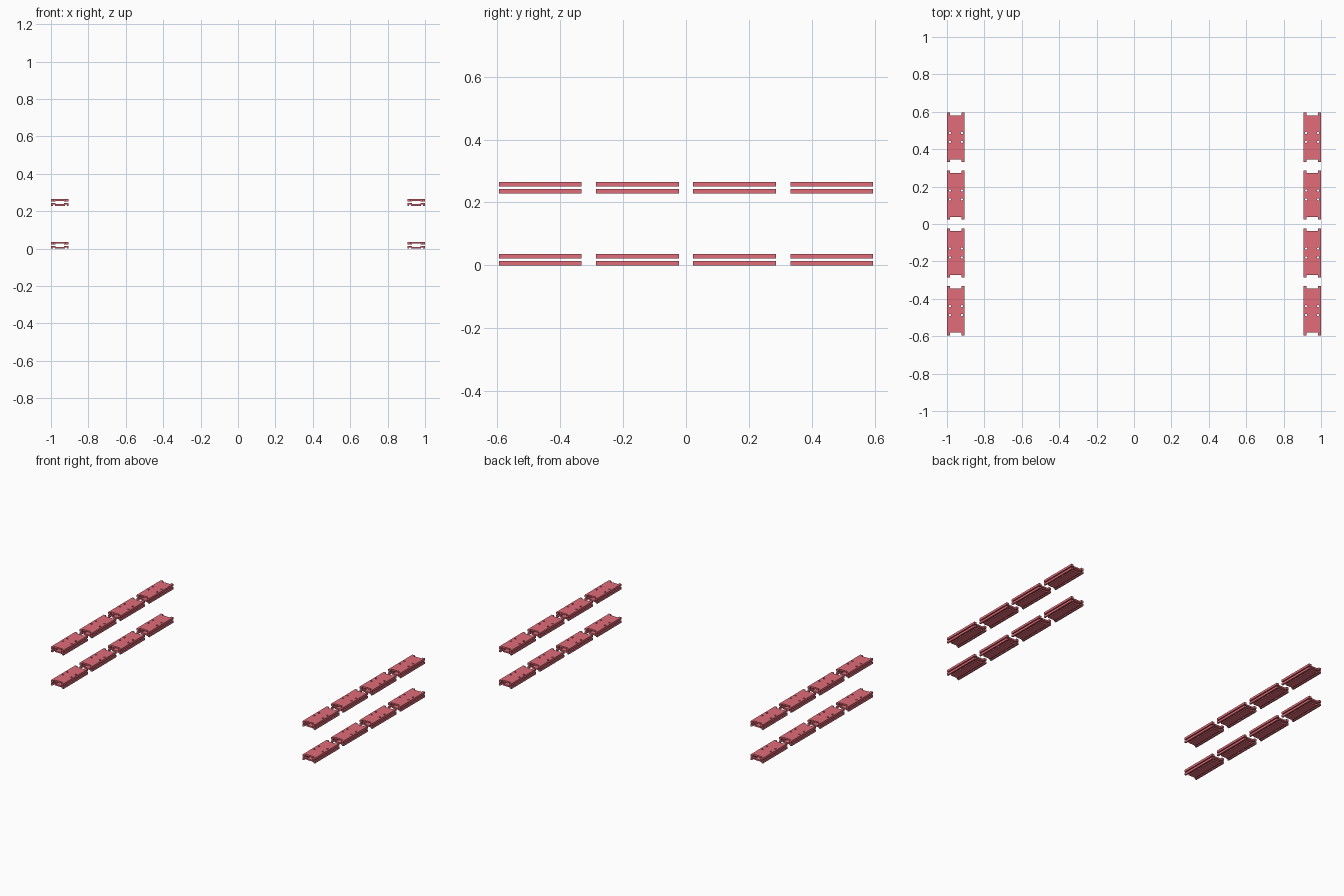
import bpy, bmesh, math
from mathutils import Matrix

if "Cube" in bpy.data.objects:
    bpy.data.objects.remove(bpy.data.objects["Cube"])

LENGTH = 0.263
mat = bpy.data.materials.new("red")
mat.diffuse_color = (0.75, 0.15, 0.19, 1)
mat.use_nodes = True
mat.node_tree.nodes["Principled BSDF"].inputs["Base Color"].default_value = mat.diffuse_color


def mirrored(half):
    return half + [(-x, z) for x, z in reversed(half)]


def extrude_profile(name, pts):
    """Extrude an x-z profile along y, centred on the origin."""
    bm = bmesh.new()
    face = bm.faces.new([bm.verts.new((x, -LENGTH / 2, z)) for x, z in pts])
    ext = bmesh.ops.extrude_face_region(bm, geom=[face])
    vs = [v for v in ext["geom"] if isinstance(v, bmesh.types.BMVert)]
    bmesh.ops.translate(bm, verts=vs, vec=(0, LENGTH, 0))
    bmesh.ops.recalc_face_normals(bm, faces=bm.faces)
    me = bpy.data.meshes.new(name)
    bm.to_mesh(me)
    bm.free()
    ob = bpy.data.objects.new(name, me)
    bpy.context.collection.objects.link(ob)
    return ob


# Cutter: end notches and four bolt holes
bm = bmesh.new()
for s in (-1, 1):
    bmesh.ops.create_cube(bm, size=1, matrix=Matrix.Translation((0, s * LENGTH / 2, 0.018))
                          @ Matrix.Diagonal((0.06, 0.028, 0.1, 1)))
    for t in (-1, 1):
        bmesh.ops.create_cone(bm, cap_ends=True, segments=16, radius1=0.006, radius2=0.006,
                              depth=0.1, matrix=Matrix.Translation((s * 0.032, t * 0.024, 0.018)))
cut_mesh = bpy.data.meshes.new("plate_cutter")
bm.to_mesh(cut_mesh)
bm.free()
cutter = bpy.data.objects.new("plate_cutter", cut_mesh)
bpy.context.collection.objects.link(cutter)

# Plate profiles: recessed inner faces, grooved underside
profiles = {
    "upper_plate": mirrored([(0.022, 0.0265), (0.022, 0.0215), (0.0475, 0.0215), (0.0475, 0.0365)]),
    "lower_plate": mirrored([(0.027, 0), (0.027, 0.006), (0.037, 0.006), (0.037, 0),
                             (0.0475, 0), (0.0475, 0.0145), (0.022, 0.0145), (0.022, 0.0095)]),
}
plates = {}
for name, pts in profiles.items():
    ob = extrude_profile(name, pts)
    mod = ob.modifiers.new("cut", 'BOOLEAN')
    mod.operation = 'DIFFERENCE'
    mod.solver = 'EXACT'
    mod.object = cutter
    dg = bpy.context.evaluated_depsgraph_get()
    me = bpy.data.meshes.new_from_object(ob.evaluated_get(dg))
    me.name = name
    me.materials.clear()
    me.materials.append(mat)
    plates[name] = me
    bpy.data.objects.remove(ob)
bpy.data.objects.remove(cutter)

# Four plate pairs per row, two levels, both sides
for x in (-0.9525, 0.9525):
    for y in (-0.4635, -0.1545, 0.1545, 0.4635):
        for z in (0, 0.229):
            for name, me in plates.items():
                ob = bpy.data.objects.new(name, me)
                ob.location = (x, y, z)
                bpy.context.collection.objects.link(ob)
